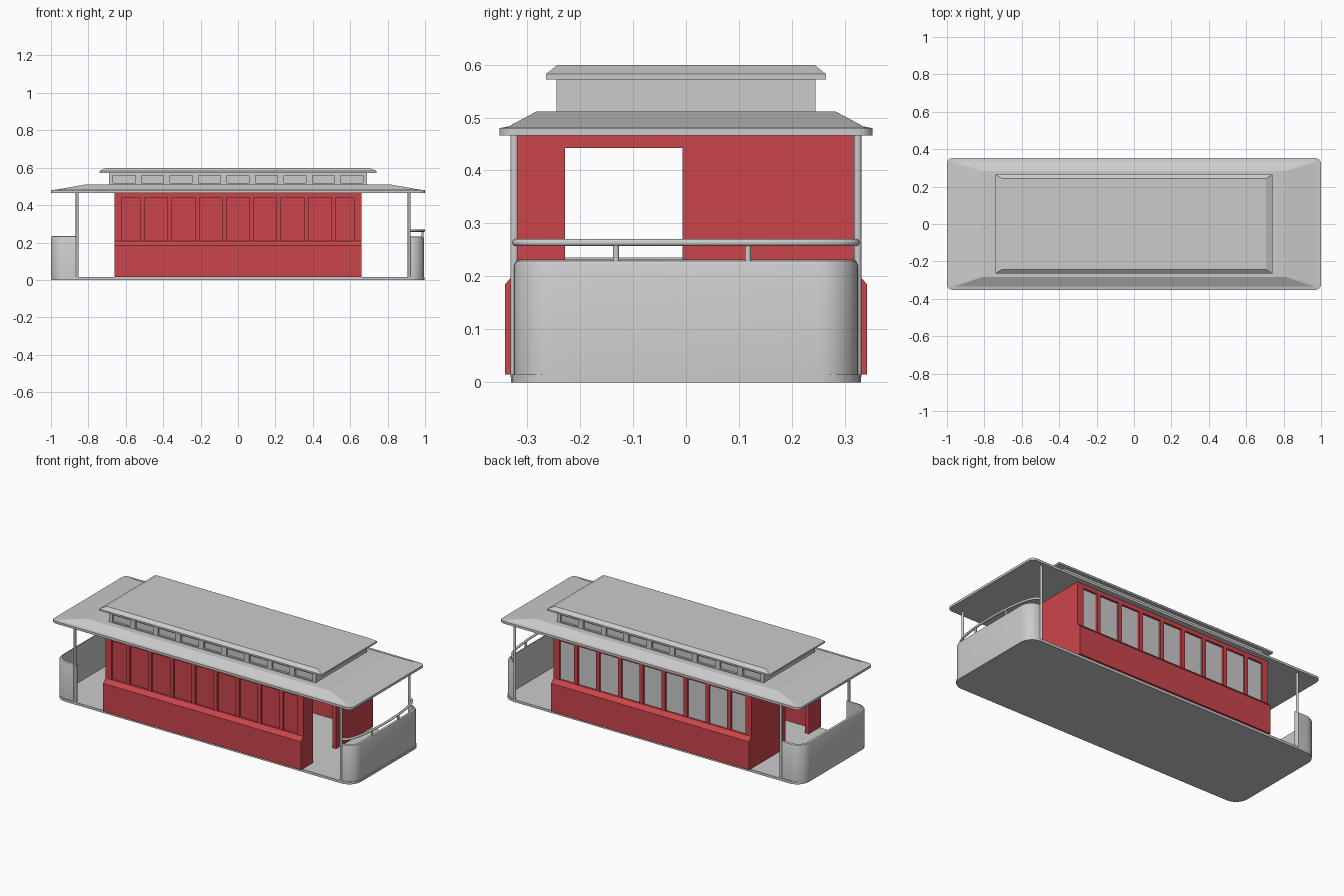
import bpy, bmesh, math
from mathutils import Vector

if "Cube" in bpy.data.objects:
    bpy.data.objects.remove(bpy.data.objects["Cube"])

red = bpy.data.materials.new("red_paint")
red.diffuse_color = (0.6, 0.06, 0.07, 1)
red.use_nodes = True
red.node_tree.nodes["Principled BSDF"].inputs["Base Color"].default_value = red.diffuse_color


def finish(name, bm, mat=None, smooth=False):
    bmesh.ops.recalc_face_normals(bm, faces=bm.faces)
    me = bpy.data.meshes.new(name)
    bm.to_mesh(me)
    bm.free()
    ob = bpy.data.objects.new(name, me)
    bpy.context.collection.objects.link(ob)
    if mat:
        me.materials.append(mat)
    if smooth:
        bpy.ops.object.select_all(action='DESELECT')
        ob.select_set(True)
        bpy.context.view_layer.objects.active = ob
        bpy.ops.object.shade_smooth_by_angle(angle=math.radians(30))
    return ob


def add_box(bm, x0, x1, y0, y1, z0, z1):
    vs = bmesh.ops.create_cube(bm, size=1)["verts"]
    for v in vs:
        v.co = (x1 if v.co.x > 0 else x0, y1 if v.co.y > 0 else y0, z1 if v.co.z > 0 else z0)


def loft(name, rings, mat=None, smooth=False):
    """Closed solid through matching rings of 3D points."""
    bm = bmesh.new()
    vs = [[bm.verts.new(p) for p in r] for r in rings]
    n = len(vs[0])
    for a, b in zip(vs, vs[1:]):
        for i in range(n):
            j = (i + 1) % n
            bm.faces.new((a[i], a[j], b[j], b[i]))
    bm.faces.new(vs[0])
    bm.faces.new(vs[-1])
    return finish(name, bm, mat, smooth)


def rounded(hx, hy, r, n=6):
    pts = []
    for k, (sx, sy) in enumerate(((1, 1), (-1, 1), (-1, -1), (1, -1))):
        for i in range(n + 1):
            a = math.pi / 2 * (k + i / n)
            pts.append((sx * (hx - r) + r * math.cos(a), sy * (hy - r) + r * math.sin(a)))
    return pts


def slabs(name, levels, smooth=False):
    """Stack of rounded rectangles (half x, half y, radius, z)."""
    return loft(name, [[(x, y, z) for x, y in rounded(hx, hy, r)] for hx, hy, r, z in levels], smooth=smooth)


def tube(name, pts, r):
    cu = bpy.data.curves.new(name, 'CURVE')
    cu.dimensions = '3D'
    cu.bevel_depth, cu.bevel_resolution, cu.use_fill_caps = r, 3, True
    sp = cu.splines.new('POLY')
    sp.points.add(len(pts) - 1)
    for p, q in zip(sp.points, pts):
        p.co = (*q, 1)
    sp.use_smooth = True
    ob = bpy.data.objects.new(name, cu)
    bpy.context.collection.objects.link(ob)


# Floor
slabs("floor", [(0.997, 0.33, 0.078, 0), (0.997, 0.33, 0.078, 0.015)], True)


# Curved end panels
def dash(name, s, x_open, x_end, top):
    def u(d, z):
        r = 0.075 - d
        cx, cy = x_end - 0.075, 0.325 - 0.075
        half = [(x_open, 0.325 - d)]
        half += [(cx + r * math.sin(a), cy + r * math.cos(a)) for a in [math.pi / 16 * i for i in range(9)]]
        return [(s * x, y, z) for x, y in half] + [(s * x, -y, z) for x, y in reversed(half)]

    bm = bmesh.new()
    rings = [[bm.verts.new(p) for p in u(d, z)] for d, z in
             ((0, 0.015), (0, top - 0.012), (0.004, top - 0.003), (0.01, top), (0.015, top), (0.015, 0.015))]
    for a, b in zip(rings, rings[1:] + rings[:1]):
        for i in range(len(a) - 1):
            bm.faces.new((a[i], a[i + 1], b[i + 1], b[i]))
    for i in (0, -1):
        bm.faces.new([r[i] for r in rings])
    finish(name, bm, None, True)


dash("dash_right", 1, 0.915, 0.995, 0.232)
dash("dash_left", -1, 0.852, 1.0, 0.236)

# Corner posts and hand rail
for x in (-0.86, 0.915):
    for y in (-0.324, 0.324):
        tube("roof_post", [(x, y, 0.01), (x, y, 0.47)], 0.0075)
rail = []
for i in range(25):
    a = math.pi * (i / 24 - 0.5)
    rail.append((0.915 + 0.078 * math.cos(a) ** 0.8 if 0 < i < 24 else 0.915, 0.322 * math.sin(a), 0.264))
tube("hand_rail", rail, 0.007)
for y in (-0.132, 0.117):
    tube("rail_post", [(0.986, y, 0.225), (0.986, y, 0.264)], 0.006)

# Cabin side walls: lower panel, pillars, top strip and panes
X, PITCH = 0.66, 0.146
lower = [(0.30, 0.015), (0.342, 0.015), (0.342, 0.185), (0.32, 0.209), (0.30, 0.209)]
for s, side in ((-1, "front"), (1, "back")):
    loft(side + "_lower_panel", [[(x, s * y, z) for y, z in lower] for x in (-X, X)], red)
    bm = bmesh.new()
    ya, yb = sorted((s * 0.30, s * 0.32))
    add_box(bm, -X, X, ya, yb, 0.442, 0.466)
    for i in range(8):
        x = (i - 3.5) * PITCH
        add_box(bm, x - 0.012, x + 0.012, ya, yb, 0.209, 0.442)
    for a, b in ((-X, -0.62), (0.62, X)):
        add_box(bm, a, b, ya, yb, 0.209, 0.442)
    finish(side + "_window_frame", bm, red)
    bm = bmesh.new()
    ya, yb = sorted((s * 0.302, s * 0.308))
    for i in range(9):
        a = max((i - 4.5) * PITCH + 0.012, -0.62)
        b = min((i - 3.5) * PITCH - 0.012, 0.62)
        add_box(bm, a, b, ya, yb, 0.209, 0.442)
    finish(side + "_window_panes", bm, red if s < 0 else None)

# End walls with door opening
wall = [(-0.318, 0.015), (-0.228, 0.015), (-0.228, 0.442), (-0.007, 0.442),
        (-0.007, 0.015), (0.318, 0.015), (0.318, 0.466), (-0.318, 0.466)]
for s in (-1, 1):
    loft("end_wall", [[(s * x, y, z) for y, z in wall] for x in (0.635, 0.659)], red)

# Main roof
slabs("main_roof", [(1.0, 0.352, 0.03, 0.466), (1.0, 0.352, 0.03, 0.48),
                    (0.97, 0.335, 0.015, 0.483), (0.81, 0.283, 0.002, 0.511)])

# Raised upper roof with small side windows
bm = bmesh.new()
add_box(bm, -0.688, 0.688, -0.232, 0.232, 0.508, 0.574)
for s in (-1, 1):
    ya, yb = sorted((s * 0.23, s * 0.244))
    add_box(bm, -0.69, 0.69, ya, yb, 0.508, 0.517)
    add_box(bm, -0.69, 0.69, ya, yb, 0.558, 0.574)
    for i in range(10):
        x = (i - 4.5) * 0.152
        add_box(bm, max(x - 0.017, -0.69), min(x + 0.017, 0.69), ya, yb, 0.517, 0.558)
finish("upper_roof_walls", bm)
loft("upper_roof", [[(sx * hx, sy * hy, z) for sx, sy in ((-1, -1), (1, -1), (1, 1), (-1, 1))]
                    for hx, hy, z in ((0.741, 0.264, 0.572), (0.741, 0.264, 0.582), (0.705, 0.243, 0.599))])
